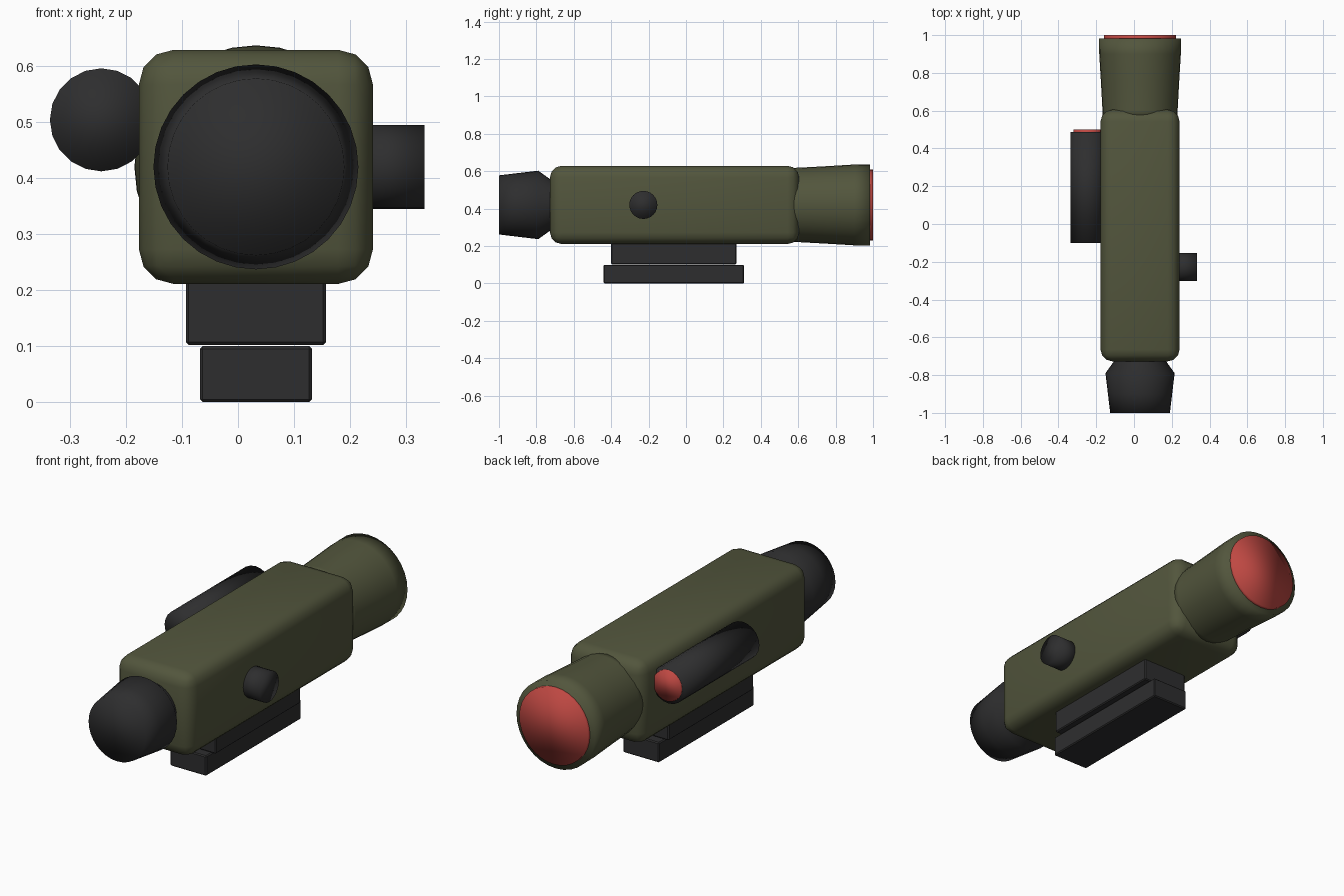
import bpy, bmesh, math
from mathutils import Vector, Matrix

if "Cube" in bpy.data.objects:
    bpy.data.objects.remove(bpy.data.objects["Cube"])


def material(name, rgb):
    m = bpy.data.materials.new(name)
    m.diffuse_color = (*rgb, 1)
    m.use_nodes = True
    m.node_tree.nodes["Principled BSDF"].inputs["Base Color"].default_value = m.diffuse_color
    return m


OLIVE = material("olive_green", (0.085, 0.092, 0.046))
BLACK = material("matte_black", (0.027, 0.027, 0.028))
RED = material("lens_red", (0.52, 0.065, 0.055))


def finish(name, bm, mat, angle):
    bmesh.ops.recalc_face_normals(bm, faces=bm.faces)
    me = bpy.data.meshes.new(name)
    bm.to_mesh(me)
    bm.free()
    me.materials.append(mat)
    ob = bpy.data.objects.new(name, me)
    bpy.context.collection.objects.link(ob)
    bpy.context.view_layer.objects.active = ob
    ob.select_set(True)
    bpy.ops.object.shade_smooth_by_angle(angle=math.radians(angle))
    ob.select_set(False)
    return ob


def block(name, lo, hi, bevel, segments, mat):
    """Box between two corners with rounded edges."""
    lo, hi = Vector(lo), Vector(hi)
    bm = bmesh.new()
    bmesh.ops.create_cube(bm, size=1, matrix=Matrix.Translation((lo + hi) / 2)
                          @ Matrix.Diagonal((*(hi - lo), 1)))
    bmesh.ops.bevel(bm, geom=bm.edges[:], offset=bevel, segments=segments,
                    profile=0.5, affect='EDGES')
    return finish(name, bm, mat, 35)


def lathe(name, centre, profile, mat, sides=32, axis='Y', angle=180):
    """Closed turned part; profile is (position along axis, radius)."""
    bm = bmesh.new()
    rings = []
    for t, r in profile:
        ring = []
        for i in range(sides):
            a = 2 * math.pi * i / sides
            u, v = r * math.cos(a), r * math.sin(a)
            co = (u, t, v) if axis == 'Y' else (t, u, v)
            ring.append(bm.verts.new(Vector(centre) + Vector(co)))
        rings.append(ring)
    for a, b in zip(rings, rings[1:]):
        for i in range(sides):
            j = (i + 1) % sides
            bm.faces.new((a[i], a[j], b[j], b[i]))
    bm.faces.new(rings[0])
    bm.faces.new(rings[-1])
    return finish(name, bm, mat, angle)


CX, CZ = 0.032, 0.42
tube = (CX, 0, CZ)
laser = (-0.244, 0, 0.504)

# main housing
block("scope_body", (-0.177, -0.727, 0.211), (0.241, 0.605, 0.629), 0.062, 3, OLIVE)

# objective bell and front lens
lathe("objective_bell", tube, [(0.56, 0.198), (0.603, 0.199), (0.75, 0.207),
                               (0.90, 0.216), (0.983, 0.217)], OLIVE)
lathe("objective_lens", tube, [(0.97, 0.19), (1.0, 0.19)], RED)

# rubber eyepiece
lathe("eyepiece", tube, [(-1.0, 0.158), (-0.90, 0.17), (-0.79, 0.183),
                         (-0.727, 0.138), (-0.70, 0.138)], BLACK)

# side laser tube with its red lens
lathe("laser_tube", laser, [(-0.10, 0.092), (0.487, 0.092)], BLACK, sides=20)
lathe("laser_lens", laser, [(0.47, 0.076), (0.5, 0.076)], RED, sides=20)

# adjustment knob
lathe("side_knob", (0, -0.228, CZ), [(0.20, 0.075), (0.333, 0.075)], BLACK,
      sides=24, axis='X')

# rail mount
block("mount_upper", (-0.093, -0.40, 0.102), (0.157, 0.27, 0.25), 0.005, 1, BLACK)
block("mount_lower", (-0.068, -0.44, 0.0), (0.132, 0.31, 0.10), 0.005, 1, BLACK)
